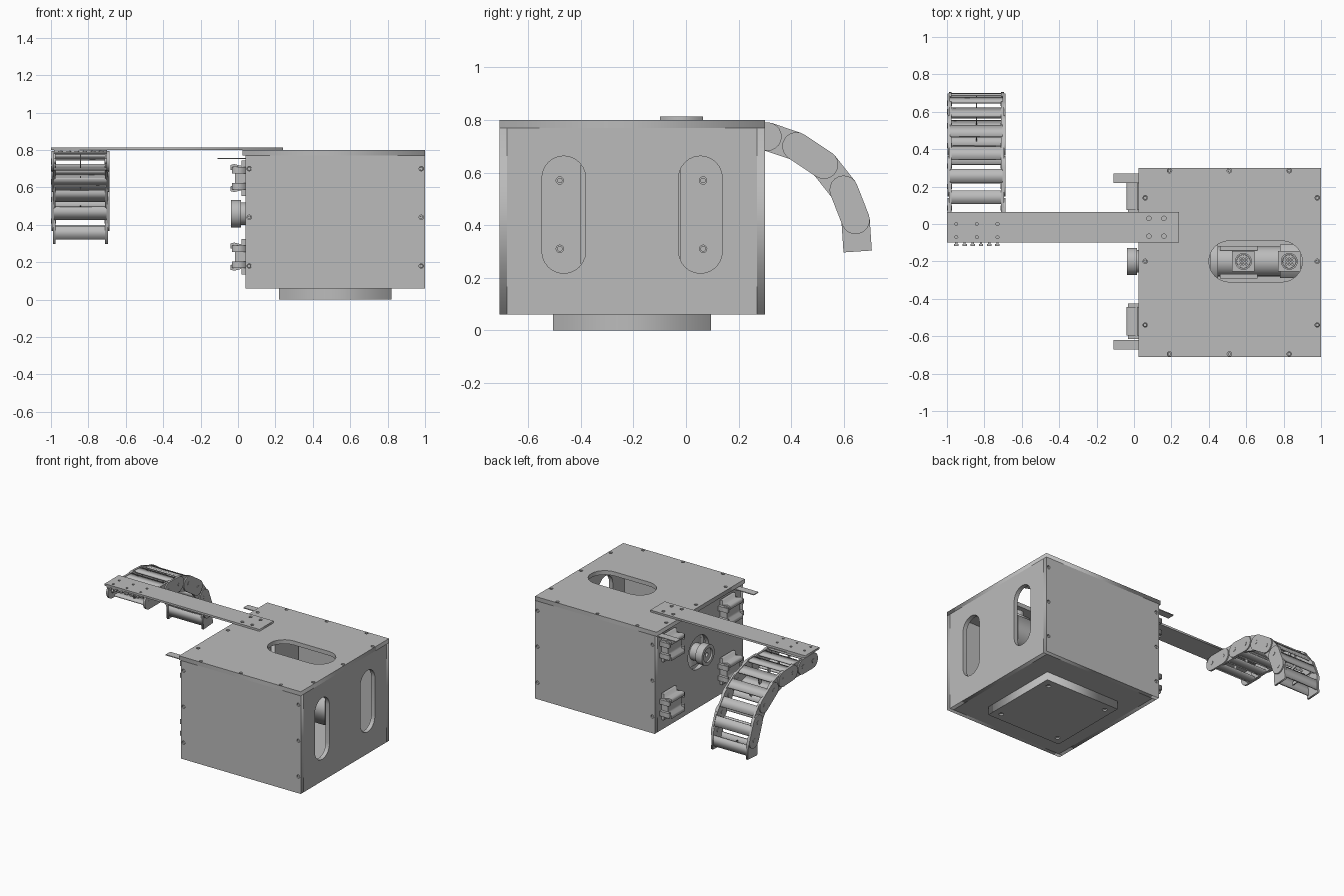
import bpy
import math
from mathutils import Matrix, Vector

if "Cube" in bpy.data.objects:
    bpy.data.objects.remove(bpy.data.objects["Cube"], do_unlink=True)

grey = bpy.data.materials.new("machine grey")
grey.use_nodes = True
grey.diffuse_color = (0.5, 0.5, 0.5, 1)
grey.node_tree.nodes["Principled BSDF"].inputs["Base Color"].default_value = (0.5, 0.5, 0.5, 1)

# Each axis maps a flat outline (u, v) onto (y, z), (x, z) or (x, y)
AXES = {
    "x": Matrix(((0, 0, 1), (1, 0, 0), (0, 1, 0))).to_4x4(),
    "y": Matrix(((1, 0, 0), (0, 0, -1), (0, 1, 0))).to_4x4(),
    "z": Matrix.Identity(4),
}


def rect(u0, u1, v0, v1):
    return [(u0, v0), (u1, v0), (u1, v1), (u0, v1)]


def slot(a, b, r, n=12, flat_end=False):
    """Rounded outline of radius r about the segment a-b."""
    a, b = Vector(a), Vector(b)
    turn = math.atan2(b.y - a.y, b.x - a.x) + math.pi / 2
    pts = []
    for c, start in ((a, turn), (b, turn + math.pi)):
        steps = (0, n) if flat_end and c == b else range(n + 1)
        for i in steps:
            t = start + math.pi * i / n
            pts.append((c.x + r * math.cos(t), c.y + r * math.sin(t)))
    return pts


def circle(u, v, r, n=24):
    return [(u + r * math.cos(math.tau * i / n), v + r * math.sin(math.tau * i / n)) for i in range(n)]


def plate(name, axis, lo, hi, outline, holes=()):
    """Extrude an outline with holes from lo to hi along an axis."""
    curve = bpy.data.curves.new(name, "CURVE")
    curve.dimensions = "2D"
    curve.fill_mode = "BOTH"
    curve.extrude = (hi - lo) / 2
    for loop in [outline, *holes]:
        spline = curve.splines.new("POLY")
        spline.points.add(len(loop) - 1)
        for p, (u, v) in zip(spline.points, loop):
            p.co = (u, v, 0, 1)
        spline.use_cyclic_u = True
    temp = bpy.data.objects.new(name, curve)
    bpy.context.collection.objects.link(temp)
    bpy.context.view_layer.update()
    mesh = bpy.data.meshes.new_from_object(temp.evaluated_get(bpy.context.evaluated_depsgraph_get()))
    bpy.data.objects.remove(temp, do_unlink=True)
    shift = Vector([(lo + hi) / 2 if a == axis else 0 for a in "xyz"])
    mesh.transform(Matrix.Translation(shift) @ AXES[axis])
    mesh.materials.clear()
    mesh.materials.append(grey)
    obj = bpy.data.objects.new(name, mesh)
    bpy.context.collection.objects.link(obj)
    return obj


def box(name, x, y, z):
    return plate(name, "z", z[0], z[1], rect(*x, *y))


def screwed_plate(name, axis, lo, hi, outline, spots, holes=(), r=0.012):
    """Plate with recessed screws at the given spots."""
    plate(name, axis, lo, hi, outline, [*holes, *(circle(u, v, r) for u, v in spots)])
    for u, v in spots:
        plate(name + "_screw", axis, lo + 0.008, hi - 0.008, circle(u, v, r * 0.75, 12))


# Housing panels
L, R, F, B, BOT, TOP, T = 0.04, 1.0, -0.71, 0.30, 0.06, 0.80, 0.03
rows = [(x, y) for x in (0.19, 0.51, 0.83) for y in (F + 0.015, B - 0.015)]
rows += [(x, y) for x in (0.06, 0.98) for y in (-0.54, -0.2, 0.14)]
screwed_plate("top_panel", "z", TOP - T, TOP, rect(0.025, R, F, B), rows,
              [slot((0.51, -0.2), (0.79, -0.2), 0.11)])
edge_spots = [(x, z) for x in (0.06, 0.98) for z in (0.18, 0.44, 0.70)]
screwed_plate("front_panel", "y", F, F + T, rect(L, R, BOT, TOP - T), edge_spots)
screwed_plate("back_panel", "y", B - T, B, rect(L, R, BOT, TOP - T), edge_spots)
plate("slotted_side_panel", "x", R - T, R, rect(F + T, B - T, BOT, TOP - T),
      [slot((y, 0.30), (y, 0.58), 0.083) for y in (-0.465, 0.055)])
plate("drive_side_panel", "x", L, L + T, rect(F + T, B - T, BOT, TOP - T), [circle(-0.2, 0.46, 0.12, 40)])
box("floor_panel", (L + T, R - T), (F + T, B - T), (BOT, BOT + T))
screwed_plate("base_plate", "z", 0, BOT, rect(0.22, 0.82, -0.505, 0.095),
              [(x, y) for x in (0.28, 0.76) for y in (-0.445, 0.035)], r=0.016)

# Inner mounting panels seen through the side slots
for y0, y1, ys in ((-0.66, -0.40, -0.48), (-0.02, 0.25, 0.065)):
    screwed_plate("inner_panel", "x", 0.28, 0.31, rect(y0, y1, BOT + T, TOP - T),
                  [(ys, 0.31), (ys, 0.57)], r=0.014)

# Motor with two round connectors on top
box("gearbox", (0.07, 0.41), (-0.30, -0.10), (0.36, 0.56))
plate("motor_flange", "x", 0.41, 0.45, rect(-0.31, -0.09, 0.35, 0.57))
plate("motor_body", "x", 0.45, 0.78, slot((-0.2, 0.44), (-0.2, 0.48), 0.08))
plate("motor_rear", "x", 0.78, 0.90, rect(-0.29, -0.11, 0.37, 0.55))
for y in (-0.28, -0.13):
    box("motor_rail", (0.46, 0.66), (y - 0.012, y + 0.012), (0.40, 0.56))
for x in (0.585, 0.83):
    box("connector_base", (x - 0.06, x + 0.06), (-0.255, -0.145), (0.54, 0.59))
    plate("connector_shell", "z", 0.59, 0.63, circle(x, -0.2, 0.045), [circle(x, -0.2, 0.036)])
    plate("connector_insert", "z", 0.59, 0.615, circle(x, -0.2, 0.035),
          [circle(x + dx, -0.2 + dy, 0.005, 8) for dx in (-0.015, 0, 0.015) for dy in (-0.015, 0, 0.015)])

# Drive hub
plate("hub_rim", "x", -0.038, 0.015, circle(-0.2, 0.46, 0.073, 40), [circle(-0.2, 0.46, 0.05, 40)])
plate("hub_core", "x", -0.025, 0.08, circle(-0.2, 0.46, 0.05, 40), [circle(-0.2, 0.46, 0.015)])
plate("hub_neck", "x", 0.01, 0.08, circle(-0.2, 0.46, 0.06, 40), [circle(-0.2, 0.46, 0.05, 40)])

# Four rail carriages with two jaws each
half = [(0.02, 0.095), (0.02, 0.065), (-0.02, 0.075), (-0.04, 0.07), (-0.04, 0.045), (-0.015, 0.035), (-0.015, 0.015)]
for y in (-0.52, 0.15):
    for z in (0.23, 0.65):
        outline = [(L, z + 0.095)] + [(u, z + v) for u, v in half]
        outline += [(u, z - v) for u, v in reversed(half)] + [(L, z - 0.095)]
        plate("carriage_body", "y", y - 0.075, y + 0.075, outline)
        for s in (-1, 1):
            box("carriage_end", (-0.032, L), sorted((y + s * 0.075, y + s * 0.095)), (z - 0.06, z - 0.025))
            box("carriage_end", (-0.032, L), sorted((y + s * 0.075, y + s * 0.095)), (z + 0.025, z + 0.06))
            box("carriage_jaw", (-0.025, 0.0), (y - 0.09, y + 0.09), sorted((z + s * 0.05, z + s * 0.062)))
for y in (-0.645, 0.245):
    box("sensor_tab", (-0.11, L), (y - 0.026, y + 0.026), (0.752, 0.758))

# Support arm
screwed_plate("support_arm", "z", TOP, 0.814, rect(-1.0, 0.24, -0.098, 0.065),
              [(x, y) for x in (0.08, 0.16) for y in (-0.065, 0.03)],
              [circle(x, y, 0.008, 12) for x in (-0.95, -0.84, -0.73) for y in (-0.07, 0)])

# Cable chain end bracket with comb
box("chain_bracket", (-0.985, -0.70), (-0.095, 0.06), (0.788, TOP))
for i in range(6):
    x = -0.95 + i * 0.044
    box("comb_stem", (x - 0.006, x + 0.006), (-0.11, -0.09), (0.788, 0.796))
    box("comb_tip", (x - 0.012, x + 0.012), (-0.117, -0.108), (0.788, 0.796))

# Cable chain links: side plates, pivots and cross bars
path = [(-0.03, 0.742), (0.085, 0.742), (0.20, 0.742), (0.31, 0.737), (0.42, 0.70),
        (0.525, 0.63), (0.60, 0.535), (0.645, 0.42), (0.653, 0.30)]
for i, (a, b) in enumerate(zip(path, path[1:])):
    a, b = Vector(a), Vector(b)
    last = i == len(path) - 2
    along = (b - a).normalized()
    normal = Vector((-along.y, along.x))
    inset = 0.008 * (i % 2)
    for s in (-1, 1):
        x0, x1 = sorted((-0.843 + s * (0.155 - inset), -0.843 + s * (0.141 - inset)))
        plate("chain_side", "x", x0, x1, slot(a, b, 0.054, 10, last))
        x0, x1 = sorted((-0.843 + s * 0.157, -0.843 + s * 0.13))
        plate("chain_pivot", "x", x0, x1, circle(*a, 0.014, 12))
        mid = (a + b) / 2 + normal * s * 0.044
        bar = [mid + along * p * 0.036 + normal * q * 0.006 for p, q in rect(-1, 1, -1, 1)]
        plate("chain_cross_bar", "x", -0.985, -0.70, bar)
    mid = (a + b) / 2
    web = [mid + along * p * 0.012 + normal * q * 0.04 for p, q in rect(-1, 1, -1, 1)]
    plate("chain_divider", "x", -0.846, -0.84, web)
